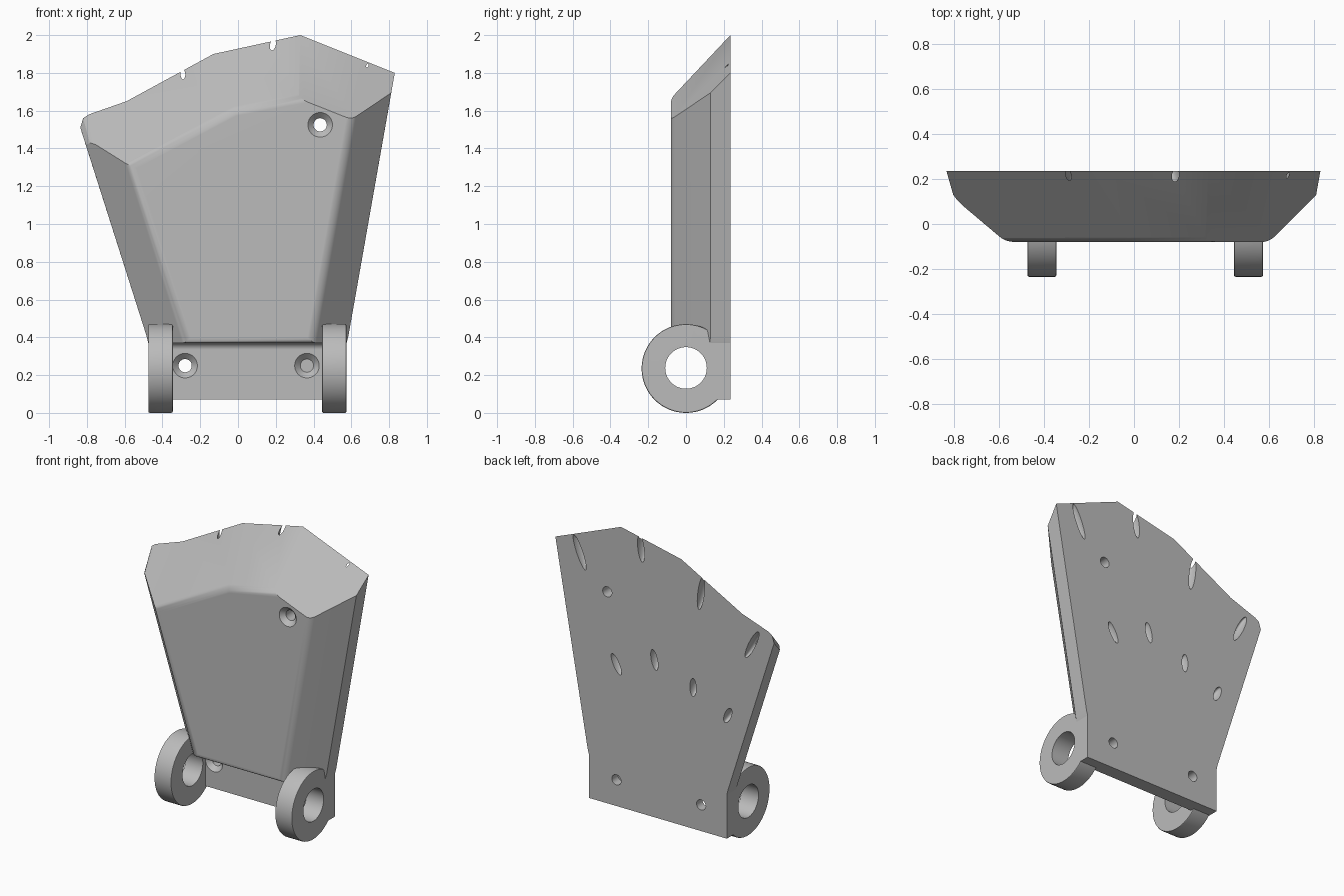
import bpy, bmesh, math
from mathutils import Vector, Matrix

if "Cube" in bpy.data.objects:
    bpy.data.objects.remove(bpy.data.objects["Cube"])

BACK, MID, FRONT = 0.235, 0.13, -0.08
LEDGE = 0.37

grey = bpy.data.materials.new("plain grey")
grey.use_nodes = True
grey.diffuse_color = (0.5, 0.5, 0.5, 1)
grey.node_tree.nodes["Principled BSDF"].inputs["Base Color"].default_value = (0.5, 0.5, 0.5, 1)


def make(name, bm):
    bmesh.ops.recalc_face_normals(bm, faces=bm.faces)
    mesh = bpy.data.meshes.new(name)
    bm.to_mesh(mesh)
    bm.free()
    mesh.materials.append(grey)
    ob = bpy.data.objects.new(name, mesh)
    bpy.context.collection.objects.link(ob)
    return ob


def activate(ob):
    bpy.ops.object.select_all(action='DESELECT')
    ob.select_set(True)
    bpy.context.view_layer.objects.active = ob


def loft(a, b):
    """Solid between two matching loops of points."""
    bm = bmesh.new()
    va, vb = [[bm.verts.new(p) for p in loop] for loop in (a, b)]
    bm.faces.new(va)
    bm.faces.new(vb[::-1])
    n = len(va)
    for i in range(n):
        j = (i + 1) % n
        bm.faces.new((va[i], vb[i], vb[j], va[j]))
    bmesh.ops.recalc_face_normals(bm, faces=bm.faces)
    return bm


def cone(axis, r1, r2, start, end):
    """Round cutter or cylinder running from start to end along an axis."""
    bm = bmesh.new()
    turn = Vector((0, 0, 1)).rotation_difference(axis).to_matrix().to_4x4()
    mid = (Vector(start) + Vector(end)) / 2
    bmesh.ops.create_cone(bm, cap_ends=True, segments=64, radius1=r1, radius2=r2,
                          depth=(Vector(end) - Vector(start)).length,
                          matrix=Matrix.Translation(mid) @ turn)
    return bm


def cut(ob, bm):
    cutter = make("cutter", bm)
    cutter.hide_render = True
    mod = ob.modifiers.new("cut", 'BOOLEAN')
    mod.operation, mod.solver, mod.object = 'DIFFERENCE', 'EXACT', cutter
    activate(ob)
    bpy.ops.object.modifier_apply(modifier=mod.name)
    bpy.data.objects.remove(cutter)


def screw_hole(ob, x, z, face):
    axis = Vector((0, 1, 0))
    cut(ob, cone(axis, 0.035, 0.035, (x, face - 0.1, z), (x, 0.3, z)))
    cut(ob, cone(axis, 0.077, 0.035, (x, face - 0.012, z), (x, face + 0.03, z)))


def smooth(ob):
    activate(ob)
    bpy.ops.object.shade_smooth_by_angle(angle=math.radians(30))
    mod = ob.modifiers.new("normals", 'WEIGHTED_NORMAL')
    mod.keep_sharp = True


# Shell: back outline joined to a front outline whose top edge is lower
foot = [(-0.485, 0.41), (-0.475, LEDGE), (0.575, LEDGE), (0.585, 0.41)]
back = foot + [(0.83, 1.8), (0.33, 2.0), (-0.13, 1.9), (-0.59, 1.65),
               (-0.79, 1.58), (-0.82, 1.56), (-0.835, 1.51)]
front = foot + [(0.774, 1.485), (0.32, 1.665), (-0.02, 1.6), (-0.59, 1.3),
                (-0.72, 1.267), (-0.735, 1.25), (-0.745, 1.23)]
bm = loft([(x, BACK, z) for x, z in back], [(x, FRONT, z) for x, z in front])

# Chamfer both sides with slanting planes
for side, foot_x, top_x, ridge_x in ((1, 0.585, 0.811, 0.4), (-1, -0.485, -0.829, -0.285)):
    low = Vector((foot_x, MID, 0.41))
    high = Vector((top_x, MID, 1.69 if side > 0 else 1.49))
    ridge = Vector((ridge_x, FRONT, 0.41))
    normal = (high - low).cross(ridge - low).normalized()
    if normal.x * side < 0:
        normal.negate()
    bmesh.ops.bisect_plane(bm, geom=bm.verts[:] + bm.edges[:] + bm.faces[:],
                           plane_co=low, plane_no=normal, clear_outer=True)
    bmesh.ops.edgeloop_fill(bm, edges=[e for e in bm.edges if e.is_boundary])
bmesh.ops.recalc_face_normals(bm, faces=bm.faces)

# Round the front rim, except for the crisp upper left edge
rim = []
for e in bm.edges:
    a, b = (v.co for v in e.verts)
    if max(abs(a.y - FRONT), abs(b.y - FRONT)) < 1e-4:
        crisp = min(a.x, b.x) > 0.25 and min(a.z, b.z) > 1
        if not crisp:
            rim.append(e)
bmesh.ops.bevel(bm, geom=rim, offset=0.03, segments=4, profile=0.5, affect='EDGES')
shell = make("shell", bm)

# Slanting grooves in the back: top point and bottom point of each
grooves = [(0.69, 1.85, 0.60, 1.63), (0.19, 1.98, 0.167, 1.80),
           (-0.294, 1.82, -0.263, 1.59), (-0.716, 1.556, -0.618, 1.356),
           (0.40, 1.11, 0.333, 0.98), (0.092, 1.22, 0.061, 1.084),
           (-0.218, 1.104, -0.218, 0.979), (-0.505, 0.973, -0.46, 0.866)]
bm = bmesh.new()
for x1, z1, x2, z2 in grooves:
    d = Vector((x1 - x2, 0, z1 - z2))
    place = (Matrix.Translation(((x1 + x2) / 2, BACK, (z1 + z2) / 2))
             @ Matrix.Rotation(math.atan2(d.x, d.z), 4, 'Y')
             @ Matrix.Diagonal((0.024, 0.05, d.length / 2, 1)))
    bmesh.ops.create_uvsphere(bm, u_segments=24, v_segments=16, radius=1, matrix=place)
cut(shell, bm)
screw_hole(shell, 0.435, 1.525, FRONT)
smooth(shell)

# Mounting plate with a concave fillet up to the shell
PLATE, R = 0.14, 0.035
profile = [(BACK, LEDGE), (BACK, 0.07), (PLATE, 0.07)]
for i in range(7):
    t = math.radians(15 * i)
    profile.append((PLATE - R + R * math.cos(t), LEDGE - R + R * math.sin(t)))
plate = make("mounting_plate", loft([(-0.475, y, z) for y, z in profile],
                                    [(0.575, y, z) for y, z in profile]))
for x in (-0.28, 0.365):
    screw_hole(plate, x, 0.25, PLATE)
smooth(plate)

# Hinge rings
for name, x in (("right_hinge_ring", -0.475), ("left_hinge_ring", 0.445)):
    axis = Vector((1, 0, 0))
    bm = cone(axis, 0.235, 0.235, (x, 0, 0.235), (x + 0.13, 0, 0.235))
    rims = [e for e in bm.edges if abs(e.verts[0].co.x - e.verts[1].co.x) < 1e-4]
    bmesh.ops.bevel(bm, geom=rims, offset=0.008, segments=2, profile=0.5, affect='EDGES')
    ring = make(name, bm)
    cut(ring, cone(axis, 0.11, 0.11, (x - 0.1, 0, 0.238), (x + 0.3, 0, 0.238)))
    smooth(ring)
